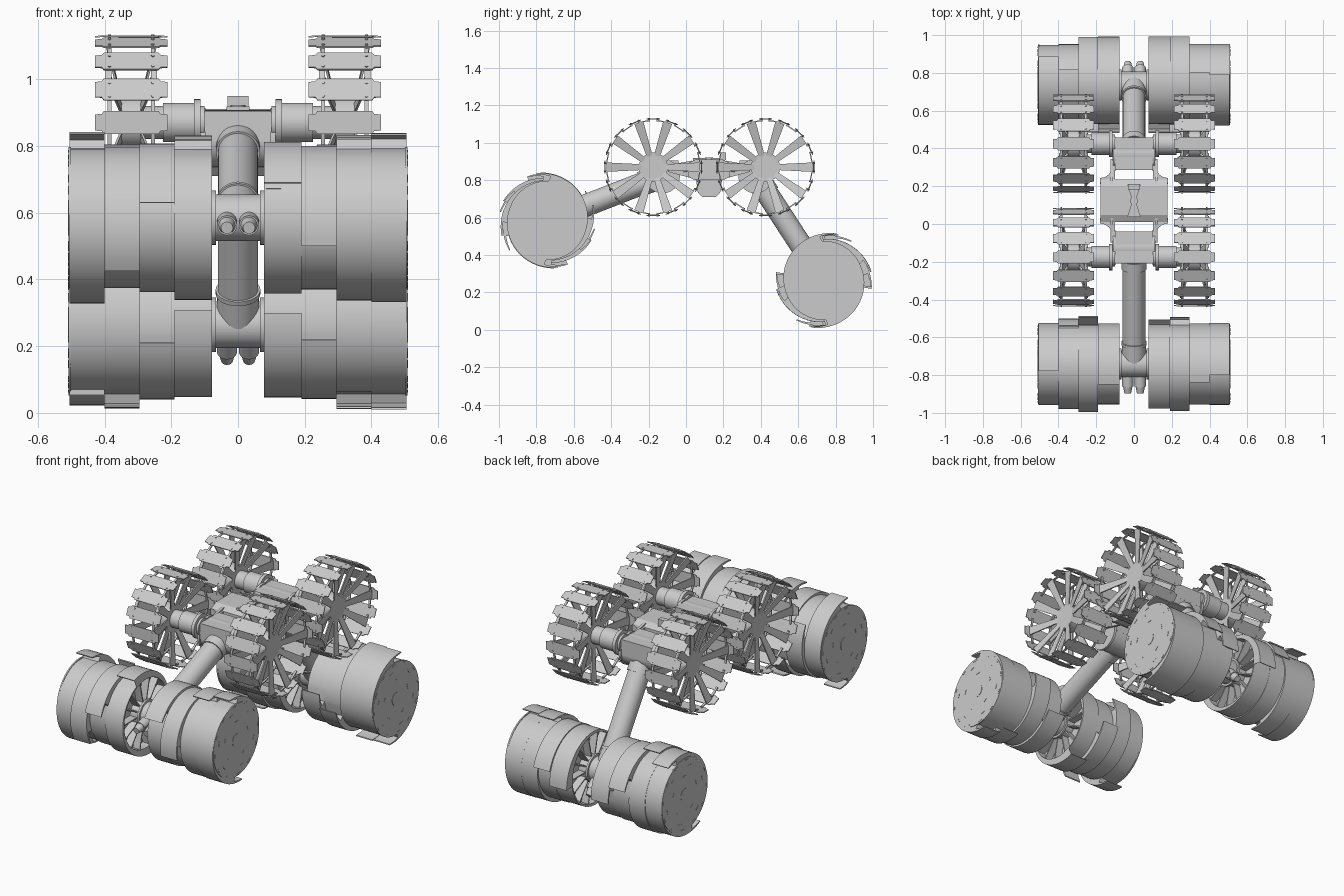
import bpy, bmesh
from math import sin, cos, pi, radians
from mathutils import Vector, Matrix

if "Cube" in bpy.data.objects:
    bpy.data.objects.remove(bpy.data.objects["Cube"])


def finish(name, bm, smooth=True):
    bmesh.ops.recalc_face_normals(bm, faces=bm.faces)
    me = bpy.data.meshes.new(name)
    bm.to_mesh(me)
    bm.free()
    ob = bpy.data.objects.new(name, me)
    bpy.context.collection.objects.link(ob)
    if smooth:
        bpy.ops.object.select_all(action='DESELECT')
        ob.select_set(True)
        bpy.context.view_layer.objects.active = ob
        bpy.ops.object.shade_smooth_by_angle(angle=radians(30))
    return ob


def add_rod(bm, a, b, r, r2=None, n=32):
    a, b = Vector(a), Vector(b)
    d = b - a
    m = Matrix.Translation((a + b) / 2) @ d.to_track_quat('Z', 'Y').to_matrix().to_4x4()
    bmesh.ops.create_cone(bm, cap_ends=True, segments=n, radius1=r,
                          radius2=r if r2 is None else r2, depth=d.length, matrix=m)


def add_box(bm, c, size, rot=Matrix()):
    bmesh.ops.create_cube(bm, size=1, matrix=Matrix.Translation(c) @ rot @ Matrix.Diagonal((*size, 1)))


def add_prism(bm, pts, vec):
    a = [bm.verts.new(p) for p in pts]
    b = [bm.verts.new(Vector(p) + Vector(vec)) for p in pts]
    bm.faces.new(a)
    bm.faces.new(b)
    for i in range(len(a)):
        j = (i + 1) % len(a)
        bm.faces.new((a[i], a[j], b[j], b[i]))


def polar(x, c, r, t):
    return Vector((x, c[0] + r * cos(t), c[1] + r * sin(t)))


# scoop section: round core with two lips that flare out and overhang
def scoop_profile(phase, d):
    out = []
    for k in range(2):
        base = radians(phase) + k * pi
        for i in range(33):
            f = i / 32
            out.append((0.208 + 0.051 * f ** 2.2, base + d * (-pi + 0.03 + f * (pi - 0.03))))
        out += [(0.253, base), (0.245, base - d * 0.15), (0.236, base - d * 0.3), (0.208, base - d * 0.25)]
    return out


def drum_section(name, c, x0, x1, phase, d, hollow=False):
    bm = bmesh.new()
    prof = scoop_profile(phase, d)
    rings = [[bm.verts.new(polar(x, c, r, t)) for r, t in prof] for x in (x1, x0)]
    bm.faces.new(rings[0])
    if hollow:
        step = 1 if x1 > 0 else -1
        rings.append([bm.verts.new(polar(x0, c, 0.2, t)) for r, t in prof])
        rings.append([bm.verts.new(polar(x0 + 0.05 * step, c, 0.2, t)) for r, t in prof])
    for p, q in zip(rings, rings[1:]):
        for i in range(len(p)):
            j = (i + 1) % len(p)
            bm.faces.new((p[i], p[j], q[j], q[i]))
    bm.faces.new(rings[-1])
    finish(name, bm)


def drum(tag, c, s, phases, d):
    side = 'right' if s > 0 else 'left'
    edges = [0.505, 0.40, 0.295, 0.19, 0.078]
    for k in range(4):
        drum_section(f'{tag}_{side}_drum_section_{k + 1}', c, s * edges[k + 1], s * edges[k],
                     phases[k], d, hollow=(k == 3))
    # ribs inside the open inner end
    bm = bmesh.new()
    for i in range(14):
        t = 2 * pi * i / 14
        add_box(bm, polar(s * 0.107, c, 0.13, t), (0.045, 0.155, 0.007), Matrix.Rotation(t, 4, 'X'))
    add_rod(bm, (s * 0.08, *c), (s * 0.15, *c), 0.075)
    finish(f'{tag}_{side}_drum_ribs', bm)
    # end cap disc, axle button and tab slots
    bm = bmesh.new()
    add_rod(bm, (s * 0.50, *c), (s * 0.508, *c), 0.212, n=64)
    add_rod(bm, (s * 0.50, *c), (s * 0.510, *c), 0.037)
    for r, n, off in ((0.11, 5, 0.3), (0.165, 6, 0.8), (0.2, 12, 0.1)):
        for i in range(n):
            t = off + 2 * pi * i / n
            add_box(bm, polar(s * 0.507, c, r, t), (0.006, 0.005, 0.026), Matrix.Rotation(t, 4, 'X'))
    finish(f'{tag}_{side}_drum_cap', bm)


def wheel(tag, c, s):
    name = tag + ('_right' if s > 0 else '_left') + '_wheel'
    mid = s * 0.32
    # tread plates with notched ends, links and bolts
    bm = bmesh.new()
    for i in range(16):
        t = 2 * pi * i / 16
        rad, tan = Vector((0, cos(t), sin(t))), Vector((0, -sin(t), cos(t)))
        o = Vector((mid, *c))
        outline = [(-.082, -.035), (.082, -.035), (.088, -.026), (.108, -.024), (.108, .024),
                   (.088, .026), (.082, .035), (-.082, .035), (-.088, .026), (-.108, .024),
                   (-.108, -.024), (-.088, -.026)]
        add_prism(bm, [o + Vector((u, 0, 0)) + tan * v + rad * (0.256 - 0.08 * max(0, abs(u) - .088))
                       for u, v in outline], rad * 0.005)
        rot = Matrix.Rotation(t + pi / 16, 4, 'X')
        for u in (-0.065, 0.065):
            add_box(bm, polar(mid + u, c, 0.249, t + pi / 16), (0.012, 0.006, 0.06), rot)
            for v in (-0.022, 0.022):
                p = o + Vector((u, 0, 0)) + tan * v
                add_rod(bm, p + rad * 0.245, p + rad * 0.264, 0.005, n=8)
    finish(name + '_treads', bm, False)
    # two sets of flat spokes leaning out from the hub
    bm = bmesh.new()
    for i in range(10):
        t = 2 * pi * i / 10
        rad, tan = Vector((0, cos(t), sin(t))), Vector((0, -sin(t), cos(t)))
        for e in (-1, 1):
            a, b = Vector((mid + e * 0.022, *c)), Vector((mid + e * 0.07, *c))
            add_prism(bm, [a + rad * 0.05 - tan * 0.015, b + rad * 0.25 - tan * 0.025,
                           b + rad * 0.25 + tan * 0.025, a + rad * 0.05 + tan * 0.015],
                      (e * 0.007, 0, 0))
    finish(name + '_spokes', bm, False)
    # hub and drive housing
    bm = bmesh.new()
    add_rod(bm, (s * 0.285, *c), (s * 0.352, *c), 0.078, n=20)
    add_rod(bm, (s * 0.10, *c), (s * 0.13, *c), 0.05)
    add_rod(bm, (s * 0.113, *c), (s * 0.132, *c), 0.07)
    add_rod(bm, (s * 0.13, *c), (s * 0.225, *c), 0.059)
    add_rod(bm, (s * 0.225, *c), (s * 0.30, *c), 0.05)
    finish(name + '_axle', bm)


def arm(tag, pivot, c, tilt):
    p, q = Vector((0, *pivot)), Vector((0, *c))
    u = (q - p).normalized()
    X = Vector((1, 0, 0))
    L = (q - p).length
    # tube with collars
    bm = bmesh.new()
    add_rod(bm, p, q, 0.06)
    add_rod(bm, p + u * 0.07, p + u * 0.12, 0.066)
    add_rod(bm, p + u * (L - 0.125), p + u * (L - 0.11), 0.067)
    add_rod(bm, p + u * (L - 0.11), q, 0.062, 0.066)
    finish(tag + '_arm_tube', bm)
    # cross hub carrying the drums, with two motors beyond it
    bm = bmesh.new()
    w = Matrix.Rotation(radians(tilt), 3, 'X') @ u
    add_rod(bm, q - X * 0.11, q + X * 0.11, 0.052)
    add_rod(bm, q - X * 0.068, q + X * 0.068, 0.07)
    for s in (-1, 1):
        m = q + X * s * 0.033
        add_rod(bm, m, m + w * 0.12, 0.03, n=24)
        add_rod(bm, m + w * 0.12, m + w * 0.157, 0.025, 0.018, n=24)
        add_rod(bm, q + X * s * 0.066, q + X * s * 0.078, 0.082)
    finish(tag + '_arm_hub', bm)


# running gear: name, wheel y, shoulder y, drum centre, lip direction, lip phases, motor tilt
for tag, wy, sy, dc, d, pl, pr, tilt in (
        ('front', -0.175, -0.125, (-0.741, 0.585), 1, (98, 38, 170, 115), (103, 112, 19, 156), -10),
        ('rear', 0.425, 0.372, (0.737, 0.264), -1, (55, 72, 12, 170), (78, 75, 10, 172), 14)):
    drum(tag, dc, -1, pl, d)
    drum(tag, dc, 1, pr, d)
    for s in (-1, 1):
        wheel(tag, (wy, 0.87), s)
    arm(tag, (sy, 0.825), dc, tilt)
    # shoulder housing
    bm = bmesh.new()
    add_rod(bm, (-0.105, sy, 0.822), (0.105, sy, 0.822), 0.085, n=48)
    add_box(bm, (0, sy, 0.86), (0.2, 0.17, 0.09))
    for s in (-1, 1):
        add_rod(bm, (s * 0.098, sy, 0.822), (s * 0.112, sy, 0.822), 0.092, n=48)
    finish(tag + '_shoulder', bm)

# chassis: body, belly box, rails flaring in to the shoulders
MY = 0.123
bm = bmesh.new()
prof = [(-0.075, 0.91), (0.075, 0.91), (0.113, 0.89), (0.113, 0.82), (0.075, 0.80),
        (-0.075, 0.80), (-0.113, 0.82), (-0.113, 0.89)]
add_prism(bm, [(-0.178, MY + y, z) for y, z in prof], (0.356, 0, 0))
finish('chassis_body', bm, False)
bm = bmesh.new()
belly = [(-0.07, 0.81), (0.07, 0.81), (0.06, 0.735), (0.035, 0.71), (-0.035, 0.71), (-0.06, 0.735)]
add_prism(bm, [(-0.09, MY + y, z) for y, z in belly], (0.18, 0, 0))
finish('belly_box', bm, False)
bm = bmesh.new()
for s in (-1, 1):
    for e in (-1, 1):
        pts = [(0.18, 0.09), (0.18, 0.12)]
        pts += [(0.18 - 0.065 * sin(a), 0.185 - 0.065 * cos(a)) for a in (0.4, 0.8, 1.2, 1.57)]
        pts += [(0.115, 0.27), (0.1, 0.27), (0.1, 0.09)]
        add_prism(bm, [(s * x, MY + e * y, 0.845) for x, y in pts], (0, 0, 0.045))
        # slanted side braces
        add_prism(bm, [(s * 0.11, MY + e * y, z) for y, z in
                       ((0.09, 0.905), (0.22, 0.88), (0.22, 0.845), (0.09, 0.81))], (s * 0.015, 0, 0))
finish('chassis_rails', bm, False)

# sensor mount on the deck
bm = bmesh.new()
for e in (-1, 1):
    add_prism(bm, [(-0.035, MY + e * 0.085, 0.9), (0.035, MY + e * 0.085, 0.9),
                   (0.012, MY + e * 0.01, 0.9), (-0.012, MY + e * 0.01, 0.9)], (0, 0, 0.018))
add_box(bm, (0, MY + 0.075, 0.928), (0.064, 0.03, 0.042))
add_rod(bm, (0, MY, 0.9), (0, MY, 0.922), 0.022, n=16)
finish('deck_sensor', bm, False)
